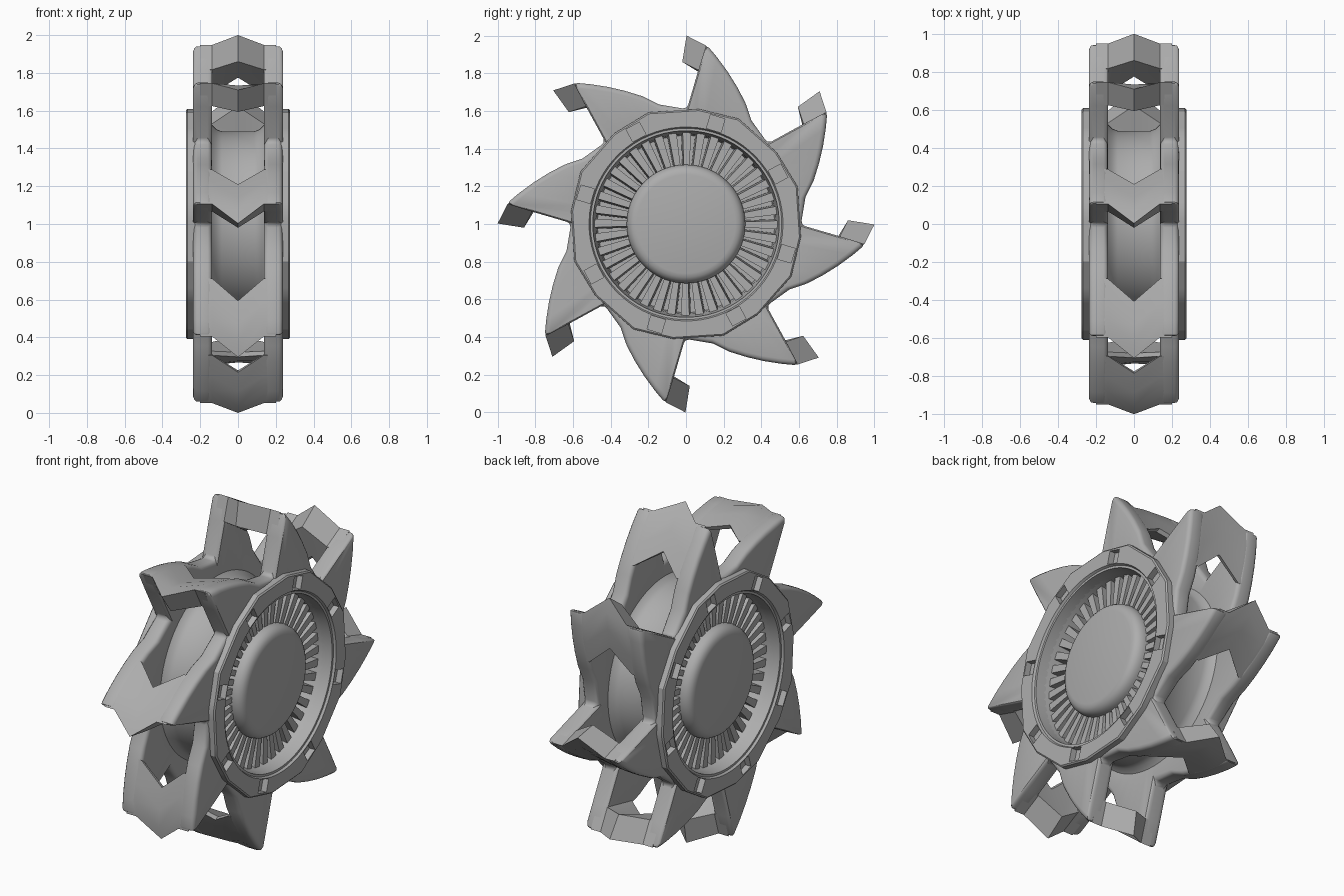
import bpy, bmesh, math
from mathutils import Vector

if "Cube" in bpy.data.objects:
    bpy.data.objects.remove(bpy.data.objects["Cube"])

grey = bpy.data.materials.new("plain_grey")
grey.use_nodes = True
grey.diffuse_color = (0.42, 0.42, 0.42, 1)
grey.node_tree.nodes["Principled BSDF"].inputs["Base Color"].default_value = (0.42, 0.42, 0.42, 1)

BLADES = 8
STEP = math.tau / BLADES


def polar(x, r, a):
    """Point on the wheel; angle runs from the top towards +y."""
    return Vector((x, r * math.sin(a), 1 + r * math.cos(a)))


def finish(bm, name, angle=35):
    bmesh.ops.recalc_face_normals(bm, faces=bm.faces)
    me = bpy.data.meshes.new(name)
    bm.to_mesh(me)
    bm.free()
    me.materials.append(grey)
    ob = bpy.data.objects.new(name, me)
    bpy.context.collection.objects.link(ob)
    me.shade_smooth()
    me.set_sharp_from_angle(angle=math.radians(angle))
    return ob


def bake(ob, angle=35):
    """Apply the modifiers and refresh the sharp edges."""
    bpy.context.view_layer.update()
    dg = bpy.context.evaluated_depsgraph_get()
    me = bpy.data.meshes.new_from_object(ob.evaluated_get(dg))
    ob.modifiers.clear()
    ob.data = me
    me.shade_smooth()
    me.set_sharp_from_angle(angle=math.radians(angle))


def loft(bm, loops, wrap=False, cap=False):
    """Skin closed loops of equal length."""
    rows = [[bm.verts.new(p) for p in loop] for loop in loops]
    pairs = list(zip(rows, rows[1:])) + ([(rows[-1], rows[0])] if wrap else [])
    for a, b in pairs:
        for i in range(len(a)):
            j = (i + 1) % len(a)
            bm.faces.new((a[i], a[j], b[j], b[i]))
    if cap:
        bm.faces.new(rows[0])
        bm.faces.new(rows[-1])


def lathe(name, profile, cap=False, n=72):
    bm = bmesh.new()
    loft(bm, [[polar(x, r, math.tau * i / n) for i in range(n)] for x, r in profile], cap=cap)
    return finish(bm, name)


def box(bm, centre, a, size, taper=1.0, lean=0.0):
    """Radial box at angle a; size is depth, width, length."""
    d, w, l = (s / 2 for s in size)
    out = polar(0, 1, a) - Vector((0, 0, 1))
    side = Vector((0, out.z, -out.y))
    loops = []
    for e in (-1, 1):
        k = w * (1 if e > 0 else taper)
        loops.append([centre + out * l * e + side * (k * p + lean * q) + Vector((d * q, 0, 0))
                      for p, q in ((-1, -1), (1, -1), (1, 1), (-1, 1))])
    loft(bm, loops, cap=True)


# Blade outline for one tooth: leading edge, tip, curved back
TOOTH = [(.005, .61), (.065, .815), (.108, .953), (.165, .885), (.22, .81),
         (.27, .73), (.315, .645), (.347, .55)]
star = [(math.hypot(u, v), math.atan2(u, v) + STEP * k)
        for k in range(BLADES) for u, v in TOOTH]


def rim_radius(i):
    """Flat-sided rim: a short tab and a longer flat in every eighth."""
    k = i % 9
    a0, r0, a1, r1 = (0, .614, 20, .625) if k < 4 else (20, .625, 45, .614)
    t = math.radians(k * 5 - a0)
    span = math.radians(a1 - a0)
    return r0 * r1 * math.sin(span) / (r0 * math.sin(t) + r1 * math.sin(span - t))


for s, tag in ((1, "left"), (-1, "right")):
    # Toothed side plate
    bm = bmesh.new()
    loops = [[polar(s * x, r if outer else .5, a) for r, a in star]
             for x, outer in ((.137, 0), (.137, 1), (.237, 1), (.237, 0))]
    loft(bm, loops, wrap=True)
    plate = finish(bm, tag + "_toothed_plate")
    bev = plate.modifiers.new("round", 'BEVEL')
    bev.width = .03
    bev.segments = 3
    bev.limit_method = 'ANGLE'
    bev.angle_limit = math.radians(40)
    bake(plate)

    # Faceted rim ring with a stepped round opening
    bm = bmesh.new()
    angles = [math.radians(6.5 + 5 * i) for i in range(72)]
    loops = [[polar(s * x, rim_radius(i) - d, a) for i, a in enumerate(angles)]
             for x, d in ((.2, 0), (.268, 0), (.275, .008))]
    loops += [[polar(s * x, r, a) for a in angles]
              for x, r in ((.275, .515), (.262, .508), (.262, .495), (.2, .49))]
    loft(bm, loops, wrap=True)
    rim = finish(bm, tag + "_rim", 25)

    # Square sockets cut into the rim tabs
    bm = bmesh.new()
    for k in range(BLADES):
        a = math.radians(16.5) + STEP * k
        box(bm, polar(s * .275, .556, a), a, (.07, .08, .075))
    cutter = finish(bm, "socket_cutter")
    cutter.hide_render = True
    cut = rim.modifiers.new("sockets", 'BOOLEAN')
    cut.operation = 'DIFFERENCE'
    cut.solver = 'EXACT'
    cut.object = cutter
    bake(rim, 25)
    bpy.data.objects.remove(cutter)

    # Dish wall and floor behind the fins
    lathe(tag + "_dish", [(s * .262, .497), (s * .2, .49), (s * .15, .478),
                          (s * .07, .47), (s * .07, .25)])

    # Rounded hub
    lathe(tag + "_hub", [(s * .05, .315), (s * .19, .315), (s * .212, .31), (s * .229, .299),
                         (s * .24, .283), (s * .245, .262)], cap=True)

    # Radial fins
    bm = bmesh.new()
    for k in range(40):
        a = math.tau * k / 40
        box(bm, polar(s * .135, .395, a), a, (.09, .044, .19), taper=.7, lean=.004)
    finish(bm, tag + "_fins")

# Central drum flaring into the plates
lathe("drum", [(-.16, .55), (-.137, .525), (-.115, .502), (-.085, .49),
               (.085, .49), (.115, .502), (.137, .525), (.16, .55)])

# Chevron cutting bars joining each pair of teeth
EDGE = [(.066, .817), (.106, .948), (.165, .883), (.22, .807), (.288, .695), (.262, .69)]
CREST = [(-.02, .86), (.003, 1.0), (.075, .962), (.14, .885), (.21, .785), (.185, .775)]
for k in range(BLADES):
    bm = bmesh.new()
    loops = []
    for x, section in ((-.2, EDGE), (-.137, EDGE), (0, CREST), (.137, EDGE), (.2, EDGE)):
        loops.append([polar(x, math.hypot(u, v), math.atan2(u, v) + STEP * k) for u, v in section])
    loft(bm, loops, cap=True)
    finish(bm, "cutting_bar_%d" % (k + 1), 25)
